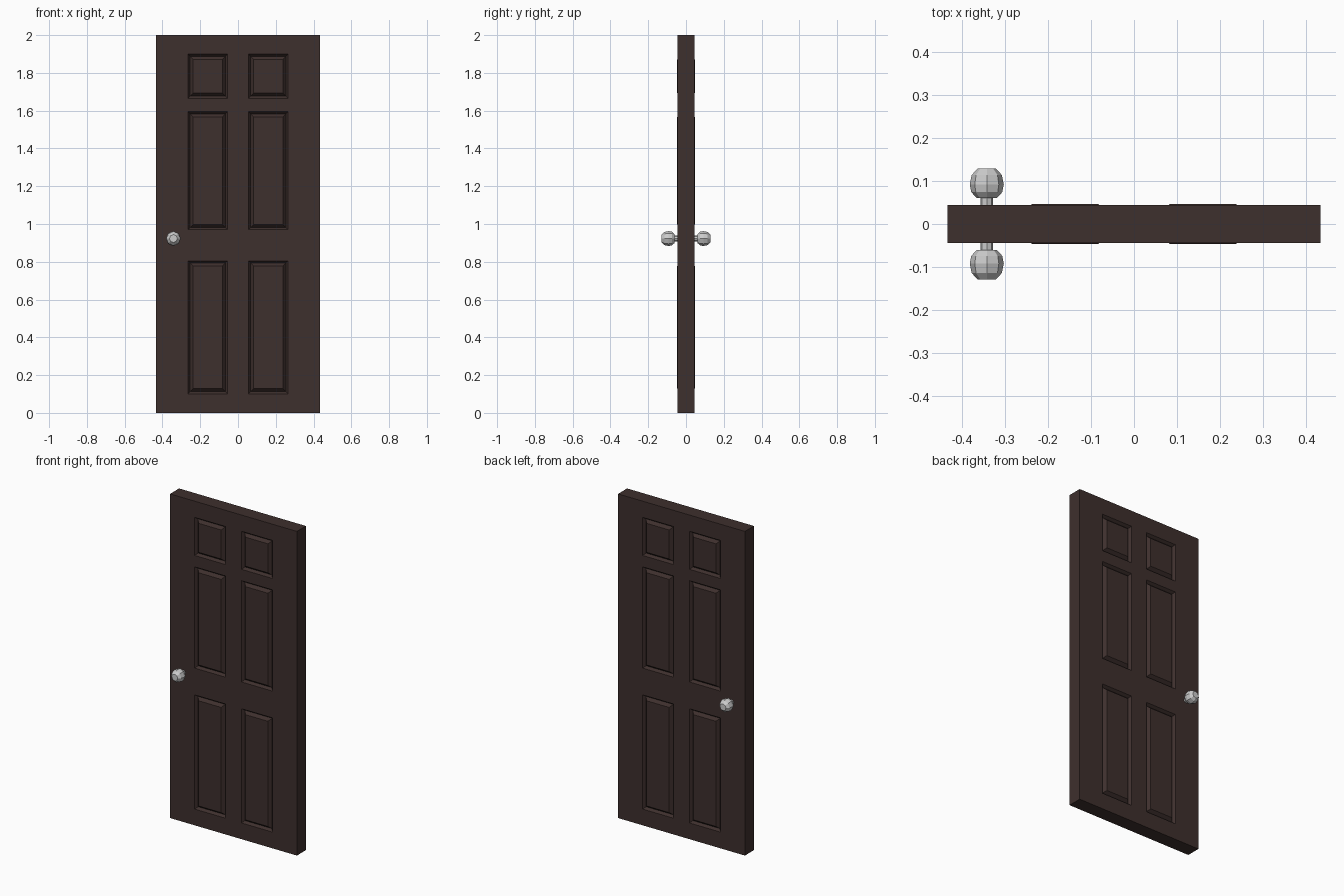
import bpy, bmesh, math
from mathutils import Vector

if "Cube" in bpy.data.objects:
    bpy.data.objects.remove(bpy.data.objects["Cube"])

HALF_W, HEIGHT, HALF_T = 0.433, 2.0, 0.044


def finish(name, bm, location=(0, 0, 0)):
    """Turn a front half into an object mirrored to the back."""
    bmesh.ops.recalc_face_normals(bm, faces=bm.faces)
    mesh = bpy.data.meshes.new(name)
    bm.to_mesh(mesh)
    bm.free()
    obj = bpy.data.objects.new(name, mesh)
    obj.location = location
    bpy.context.collection.objects.link(obj)
    mirror = obj.modifiers.new("front_to_back", 'MIRROR')
    mirror.use_axis = (False, True, False)
    mirror.use_clip = True
    return obj


# Door slab: grid of stiles, rails and panel cells on the front face
xs = [-HALF_W, -0.265, -0.055, 0.055, 0.265, HALF_W]
zs = [0, 0.10, 0.805, 0.97, 1.595, 1.665, 1.90, HEIGHT]
bm = bmesh.new()
grid = [[bm.verts.new((x, -HALF_T, z)) for x in xs] for z in zs]
panels = []
for j in range(len(zs) - 1):
    for i in range(len(xs) - 1):
        face = bm.faces.new((grid[j][i], grid[j][i + 1],
                             grid[j + 1][i + 1], grid[j + 1][i]))
        if i % 2 and j % 2:
            panels.append(face)
bm.normal_update()

# Slab edges, running back to the mirror plane
border = [e for e in bm.edges if e.is_boundary]
edges = bmesh.ops.extrude_edge_only(bm, edges=border)["geom"]
for v in edges:
    if isinstance(v, bmesh.types.BMVert):
        v.co.y = 0
bm.normal_update()

# Panel mouldings: groove, then a slightly proud raised field
for thickness, depth in ((0.012, -0.016), (0.016, 0.0185)):
    bmesh.ops.inset_individual(bm, faces=panels, thickness=thickness,
                               depth=depth, use_even_offset=True)
    bm.normal_update()
door = finish("door_slab", bm)

wood = bpy.data.materials.new("dark_wood")
wood.diffuse_color = (0.048, 0.029, 0.026, 1)
wood.use_nodes = True
wood.node_tree.nodes["Principled BSDF"].inputs["Base Color"].default_value = wood.diffuse_color
door.data.materials.append(wood)

# Door knobs: eight-sided lathe of neck and ball, one on each side
profile = [(0.015, 0.04), (0.015, 0.06), (0.023, 0.06), (0.036, 0.074),
           (0.0395, 0.092), (0.035, 0.114), (0.021, 0.129), (0, 0.129)]
bm = bmesh.new()
verts = [bm.verts.new((r, -y, 0)) for r, y in profile]
outline = [bm.edges.new(pair) for pair in zip(verts, verts[1:])]
bmesh.ops.spin(bm, geom=verts + outline, cent=(0, 0, 0), axis=Vector((0, 1, 0)),
               angle=math.tau, steps=8)
bmesh.ops.remove_doubles(bm, verts=bm.verts, dist=1e-5)
finish("door_knobs", bm, (-0.342, 0, 0.923))
